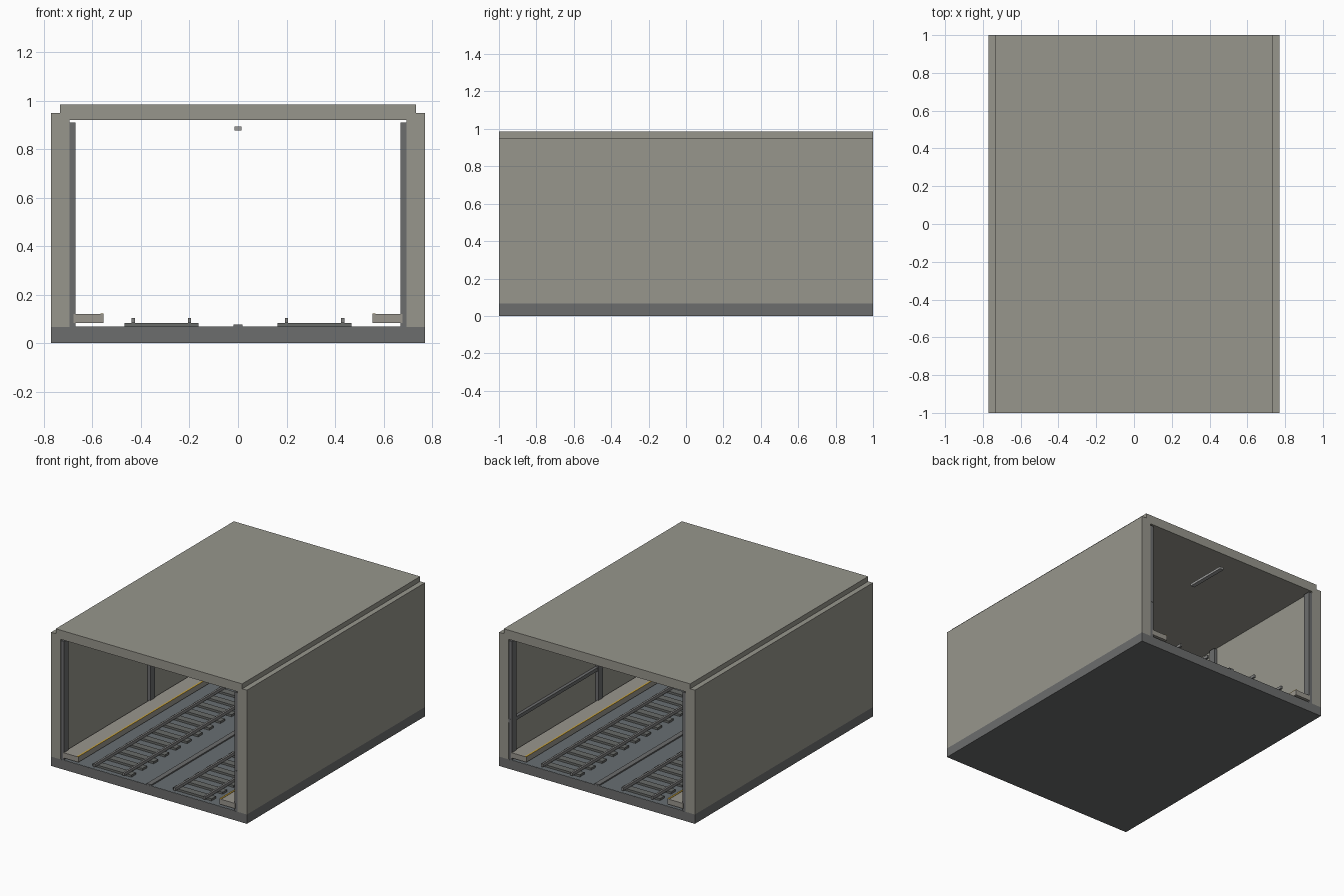
import bpy

cube = bpy.data.objects.get("Cube")
if cube:
    bpy.data.objects.remove(cube, do_unlink=True)


def material(name, r, g, b):
    m = bpy.data.materials.new(name)
    m.use_nodes = True
    m.diffuse_color = (r, g, b, 1)
    m.node_tree.nodes["Principled BSDF"].inputs["Base Color"].default_value = (r, g, b, 1)
    return m


concrete = material("warm concrete", 0.31, 0.305, 0.265)
slab_grey = material("dark slab grey", 0.15, 0.153, 0.153)
floor_grey = material("blue grey floor", 0.14, 0.158, 0.168)
steel = material("dark steel", 0.15, 0.153, 0.155)
sleeper_grey = material("sleeper grey", 0.14, 0.145, 0.14)
rail_grey = material("rail grey", 0.23, 0.23, 0.225)
walk_grey = material("walkway concrete", 0.32, 0.305, 0.27)
yellow = material("safety yellow", 0.6, 0.38, 0.05)
lamp_grey = material("lamp grey", 0.32, 0.32, 0.315)


def box(name, mat, x, y, z):
    """Box spanning the given (low, high) range on each axis."""
    spans = [sorted(x), sorted(y), sorted(z)]
    bpy.ops.mesh.primitive_cube_add(size=1, location=[(a + b) / 2 for a, b in spans])
    ob = bpy.context.object
    ob.name = name
    ob.data.name = name
    for v in ob.data.vertices:
        for i, (a, b) in enumerate(spans):
            v.co[i] *= b - a
    ob.data.materials.append(mat)
    return ob


FULL = (-1, 1)

# Shell
box("base_slab", slab_grey, (-0.77, 0.77), FULL, (0, 0.066))
box("floor_surface", floor_grey, (-0.695, 0.695), (-0.999, 0.999), (0.066, 0.068))
box("roof_slab", concrete, (-0.733, 0.733), FULL, (0.92, 0.985))
box("centre_drain", steel, (-0.018, 0.018), FULL, (0.068, 0.077))

for side, s in (("right", -1), ("left", 1)):
    box(side + "_wall", concrete, (s * 0.695, s * 0.77), FULL, (0.066, 0.95))

    # Wall posts at both ends and in the middle
    for place, y in (("front", -0.973), ("middle", 0), ("back", 0.973)):
        box(f"{side}_{place}_post", steel, (s * 0.67, s * 0.695),
            (y - 0.025, y + 0.025), (0.068, 0.91))

    # Raised walkway with a painted edge
    box(side + "_walkway", walk_grey, (s * 0.555, s * 0.678), FULL, (0.083, 0.12))
    box(side + "_walkway_edge", yellow, (s * 0.555, s * 0.567), FULL, (0.12, 0.123))

    # Track: sleepers and two rails
    sleeper = box(side + "_sleepers", sleeper_grey, (s * 0.163, s * 0.467),
                  (-0.965, -0.915), (0.068, 0.083))
    array = sleeper.modifiers.new("repeat", 'ARRAY')
    array.count = 16
    array.use_relative_offset = False
    array.use_constant_offset = True
    array.constant_offset_displace = (0, 0.125, 0)
    for which, x in (("inner", 0.2), ("outer", 0.432)):
        box(f"{side}_{which}_rail", rail_grey, (s * (x - 0.007), s * (x + 0.007)),
            FULL, (0.083, 0.104))

# Cable duct along the left wall
box("cable_duct", steel, (0.673, 0.695), FULL, (0.33, 0.355))

# Ceiling lamps
for i, y in enumerate((-0.75, 0, 0.75)):
    box(f"ceiling_lamp_{i + 1}", lamp_grey, (-0.015, 0.015), (y - 0.15, y + 0.15), (0.876, 0.893))
